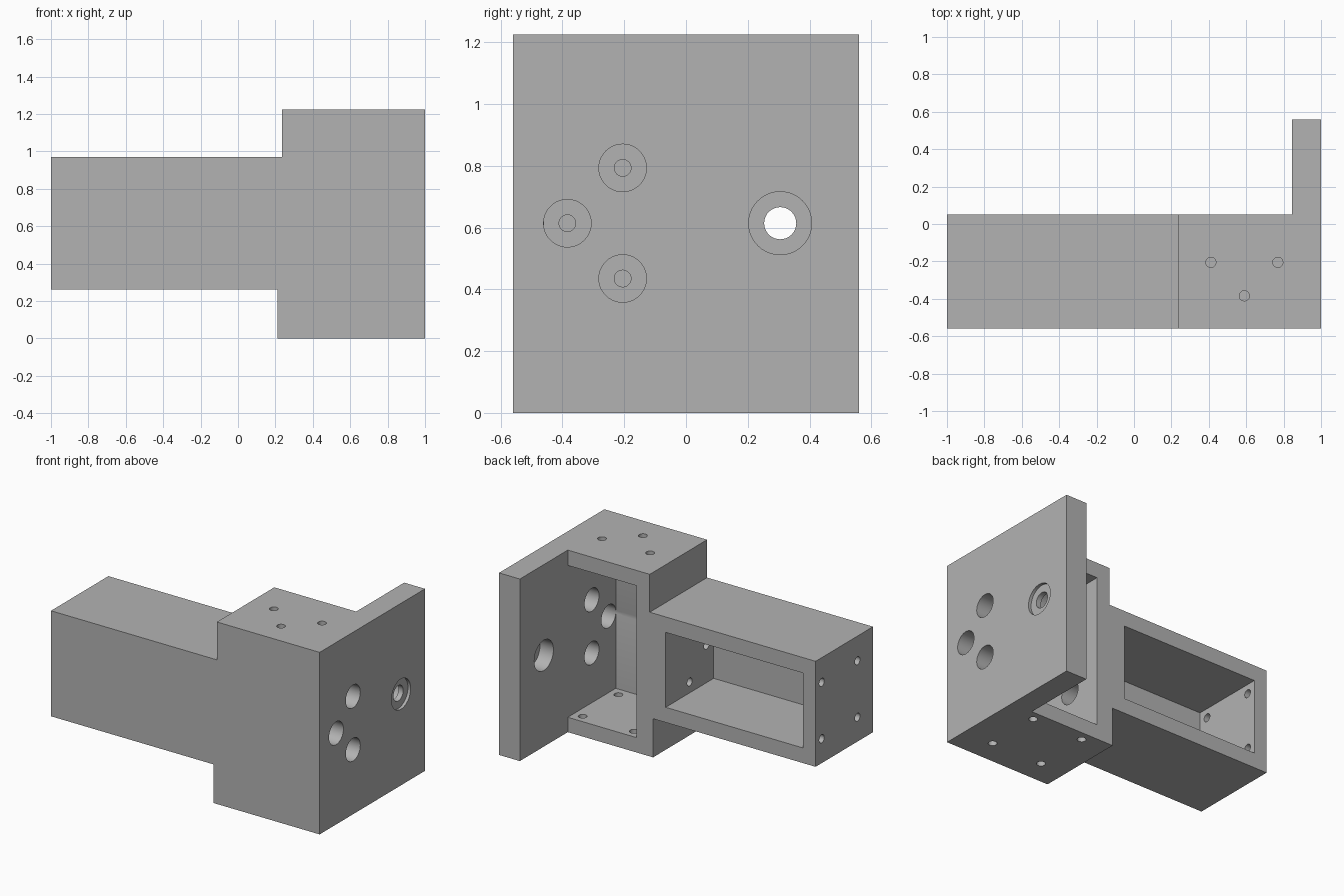
import bpy, bmesh
from mathutils import Matrix, Vector

cube = bpy.data.objects.get("Cube")
if cube:
    bpy.data.objects.remove(cube, do_unlink=True)

# Main dimensions
FRONT, BACK, REAR = -0.56, 0.05, 0.56
HEIGHT = 1.225
AXIS_Y, AXIS_Z, BLOCK_X = -0.205, 0.614, 0.59   # centres of the hole patterns
PLATE_IN = 0.845
SCREW_R, ACCESS_R = 0.027, 0.077

gray = bpy.data.materials.new("plain gray")
gray.use_nodes = True
color = (0.45, 0.45, 0.45, 1)
gray.diffuse_color = color
gray.node_tree.nodes["Principled BSDF"].inputs["Base Color"].default_value = color


def make_object(name, bm):
    bmesh.ops.recalc_face_normals(bm, faces=bm.faces)
    mesh = bpy.data.meshes.new(name)
    bm.to_mesh(mesh)
    bm.free()
    mesh.materials.append(gray)
    obj = bpy.data.objects.new(name, mesh)
    bpy.context.scene.collection.objects.link(obj)
    return obj


def box(name, low, high):
    low, high = Vector(low), Vector(high)
    bm = bmesh.new()
    matrix = Matrix.Translation((low + high) / 2) @ Matrix.Diagonal((*(high - low), 1))
    bmesh.ops.create_cube(bm, size=1, matrix=matrix)
    return make_object(name, bm)


def cylinder(name, axis, start, end, center, radius):
    """Cylinder along X or Z; center holds the other two coordinates."""
    mid = (start + end) / 2
    if axis == 'X':
        place = Matrix.Translation((mid, *center)) @ Matrix.Rotation(1.5707963, 4, 'Y')
    else:
        place = Matrix.Translation((*center, mid))
    bm = bmesh.new()
    bmesh.ops.create_cone(bm, cap_ends=True, segments=40, radius1=radius,
                          radius2=radius, depth=end - start, matrix=place)
    return make_object(name, bm)


def combine(target, tool, operation='DIFFERENCE'):
    """Apply a boolean and discard the tool."""
    tool.hide_render = True
    mod = target.modifiers.new("boolean", 'BOOLEAN')
    mod.operation, mod.solver, mod.object = operation, 'EXACT', tool
    bpy.context.view_layer.objects.active = target
    bpy.ops.object.modifier_apply(modifier=mod.name)
    bpy.data.objects.remove(tool, do_unlink=True)


def drill(axis, start, end, centers, radius):
    for center in centers:
        combine(bracket, cylinder("hole_cutter", axis, start, end, center, radius))


def three_holes(u, v, du, dv):
    """Triangle of holes: two on one axis, one on the other."""
    return [(u + du, v + dv), (u - du, v - dv), ]


def four_holes(u, v, d=0.19):
    return [(u + a * d, v + b * d) for a in (-1, 1) for b in (-1, 1)]


# Stepped arm and block, from a profile pushed front to back
profile = [(-1, 0.26), (0.21, 0.26), (0.21, 0), (1, 0), (1, HEIGHT),
           (0.235, HEIGHT), (0.235, 0.97), (-1, 0.97)]
bm = bmesh.new()
face = bm.faces.new([bm.verts.new((x, FRONT, z)) for x, z in profile])
pushed = bmesh.ops.extrude_face_region(bm, geom=[face])["geom"]
bmesh.ops.translate(bm, vec=(0, BACK - FRONT, 0),
                    verts=[v for v in pushed if isinstance(v, bmesh.types.BMVert)])
bracket = make_object("bracket_body", bm)

# Side plate reaching to the rear
combine(bracket, box("side_plate", (PLATE_IN, -0.1, 0), (1, REAR, HEIGHT)), 'UNION')

# Pockets in the arm and the block, open at the back
combine(bracket, box("arm_pocket", (-0.905, -0.46, 0.362), (0.116, 0.2, 0.866)))
combine(bracket, box("block_pocket", (0.332, -0.46, 0.1), (PLATE_IN, 0.2, 1.122)))

# Tool access holes in the plate, counterbores and screw holes in the divider
R = 0.179
side_pattern = three_holes(AXIS_Y, AXIS_Z, 0, R) + [(AXIS_Y - R, AXIS_Z)]
drill('X', 0.8, 1.1, side_pattern, ACCESS_R)
drill('X', 0.225, 0.4, side_pattern, ACCESS_R)
drill('X', 0.05, 0.3, side_pattern, SCREW_R)

# Screw holes in the arm end, block top and block bottom
drill('X', -1.1, -0.8, four_holes(AXIS_Y, AXIS_Z), SCREW_R)
top_pattern = three_holes(BLOCK_X, AXIS_Y, R, 0) + [(BLOCK_X, AXIS_Y - R)]
drill('Z', 1.05, 1.3, top_pattern, SCREW_R)
drill('Z', -0.1, 0.2, four_holes(BLOCK_X, AXIS_Y), SCREW_R)

# Flanged bore in the plate: shallow recess outside, deep recess inside
bore = [(0.305, AXIS_Z)]
drill('X', 0.98, 1.1, bore, 0.102)
drill('X', 0.8, 0.945, bore, 0.102)
drill('X', 0.8, 1.1, bore, 0.052)

# Smooth bores, sharp edges
bpy.ops.object.select_all(action='DESELECT')
bracket.select_set(True)
bpy.context.view_layer.objects.active = bracket
bpy.ops.object.shade_smooth_by_angle()
